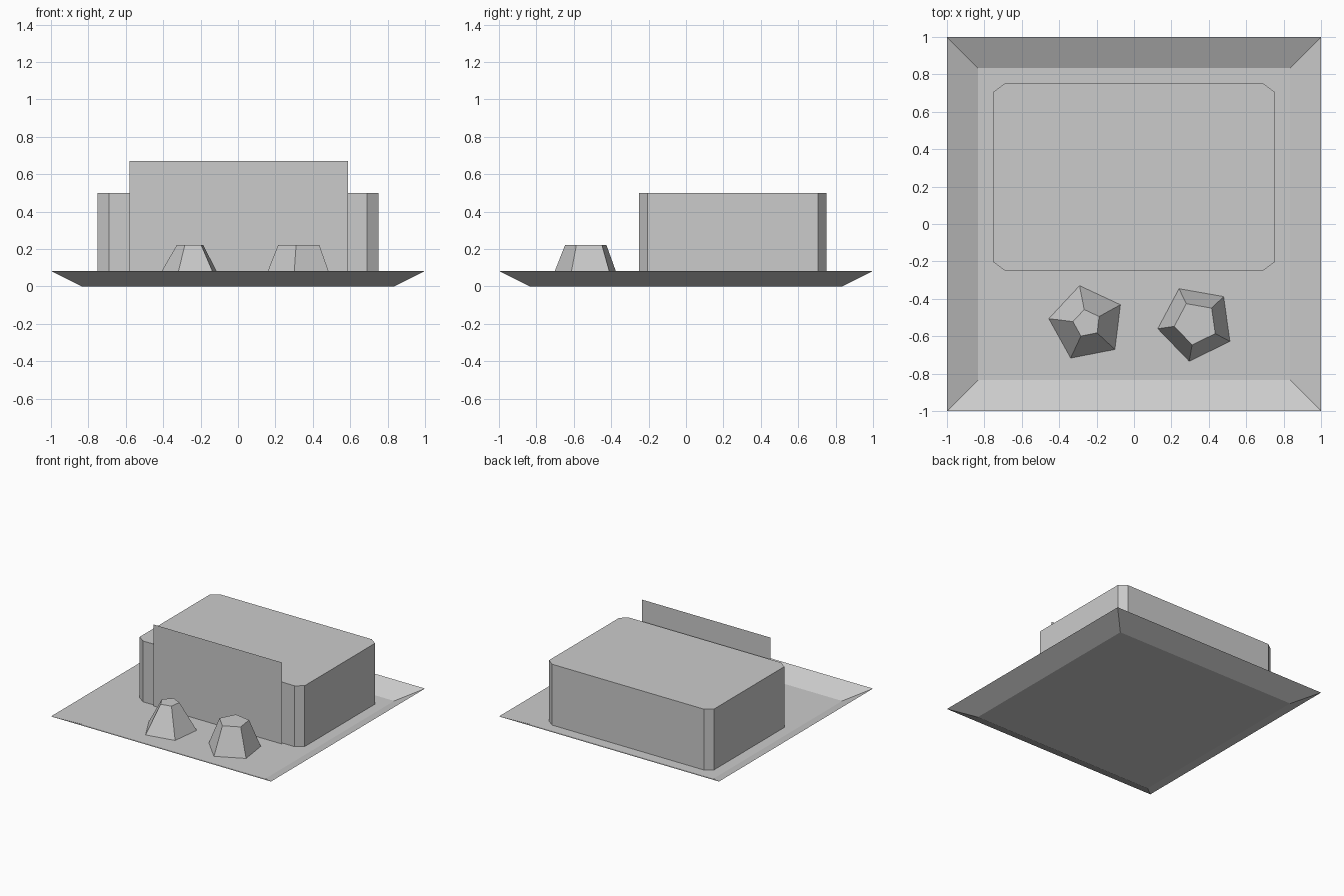
import bpy
import math

if "Cube" in bpy.data.objects:
    bpy.data.objects.remove(bpy.data.objects["Cube"])

grey = bpy.data.materials.new("light_grey")
grey.diffuse_color = (0.6, 0.6, 0.6, 1)
grey.use_nodes = True
grey.node_tree.nodes["Principled BSDF"].inputs["Base Color"].default_value = grey.diffuse_color


def make(name, verts, faces):
    mesh = bpy.data.meshes.new(name)
    mesh.from_pydata(verts, [], faces)
    mesh.materials.append(grey)
    obj = bpy.data.objects.new(name, mesh)
    bpy.context.collection.objects.link(obj)
    return obj


def loft(name, lower, upper, z0, z1, bottom=True, top=True):
    """Join two counter-clockwise outlines with side faces and optional caps."""
    n = len(lower)
    verts = [(x, y, z0) for x, y in lower] + [(x, y, z1) for x, y in upper]
    faces = [(i, (i + 1) % n, n + (i + 1) % n, n + i) for i in range(n)]
    if bottom:
        faces.append(tuple(reversed(range(n))))
    if top:
        faces.append(tuple(range(n, 2 * n)))
    return make(name, verts, faces)


def square(h):
    return [(-h, -h), (h, -h), (h, h), (-h, h)]


def pentagon(cx, cy, r, degrees):
    return [(cx + r * math.cos(math.radians(degrees + 72 * i)),
             cy + r * math.sin(math.radians(degrees + 72 * i))) for i in range(5)]


# Open shallow ground tray with a sloping rim
loft("ground_tray", square(0.835), square(1.0), 0, 0.083, top=False)

# Main block with chamfered upright corners
X, Y0, Y1, CX, CY = 0.75, -0.25, 0.752, 0.06, 0.045
outline = [(-X + CX, Y0), (X - CX, Y0), (X, Y0 + CY), (X, Y1 - CY),
           (X - CX, Y1), (-X + CX, Y1), (-X, Y1 - CY), (-X, Y0 + CY)]
loft("main_block", outline, outline, 0, 0.5)

# Thin upright panel standing just in front of the block
make("front_panel",
     [(-0.58, -0.266, 0), (0.588, -0.266, 0), (0.588, -0.266, 0.67), (-0.58, -0.266, 0.67)],
     [(0, 1, 2, 3)])

# Five-sided tapered stones
for name, cx, r0, r1, turn in (("left_stone", -0.252, 0.205, 0.075, 101),
                               ("right_stone", 0.331, 0.206, 0.117, 116)):
    loft(name, pentagon(cx, -0.531, r0, turn), pentagon(cx, -0.531, r1, turn), 0, 0.222)
